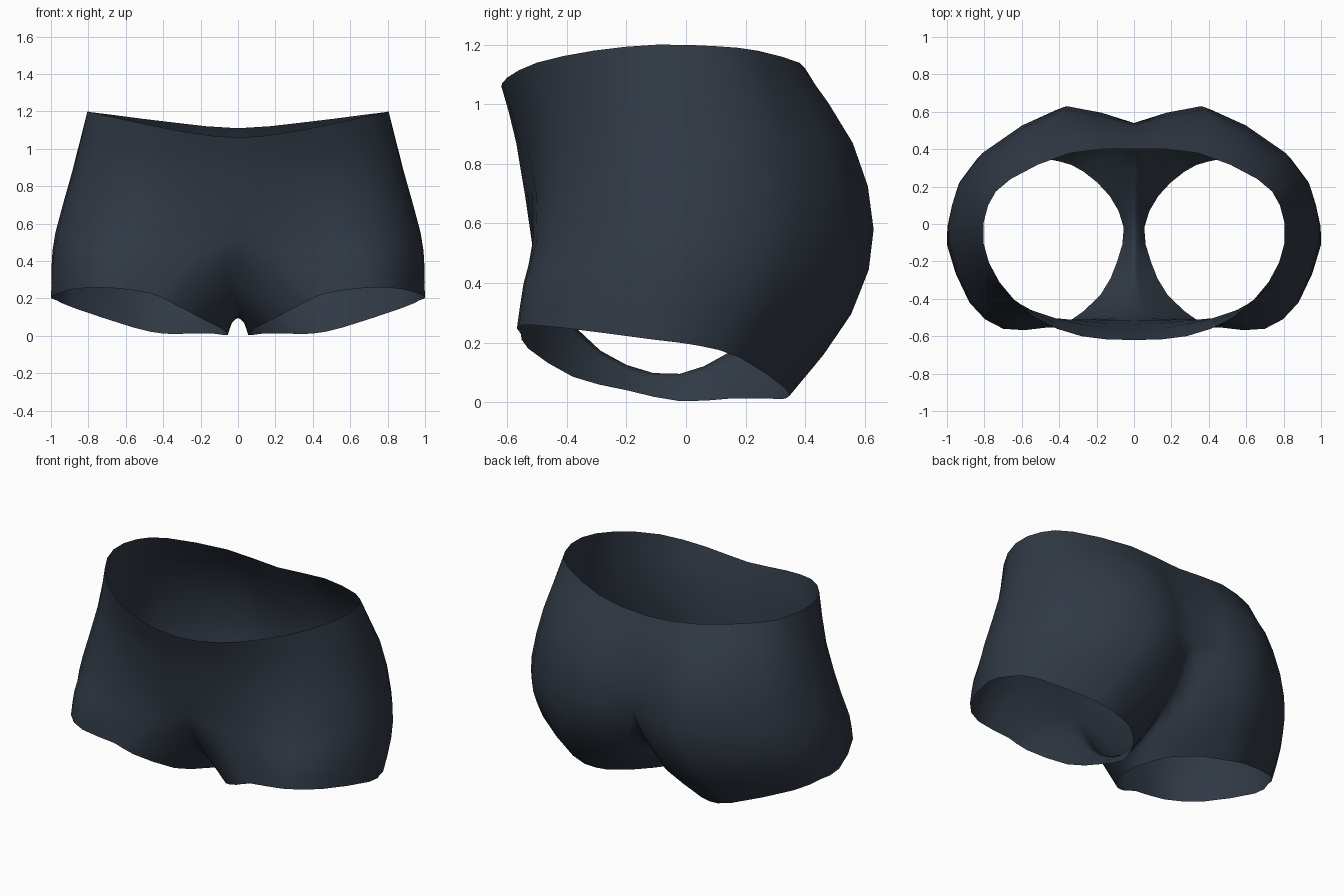
import bpy
from mathutils import Vector

default_cube = bpy.data.objects.get("Cube")
if default_cube:
    bpy.data.objects.remove(default_cube, do_unlink=True)

# Half-rings of the left side, from centre front around the hip to centre back
waist = [(0, -.62, 1.06), (.28, -.6, 1.09), (.53, -.5, 1.14), (.72, -.31, 1.18), (.805, -.1, 1.2),
         (.78, .1, 1.195), (.66, .24, 1.18), (.34, .38, 1.14), (0, .4, 1.11)]
hip = [(x, y, .87) for x, y in [(0, -.57), (.28, -.535), (.55, -.46), (.77, -.31), (.88, -.1),
                                (.87, .13), (.76, .34), (.4, .56), (0, .5)]]
seat = [(0, -.515, .52), (.28, -.51, .54), (.6, -.5, .55), (.84, -.36, .55), (.965, -.12, .55),
        (.955, .12, .55), (.81, .38, .56), (.36, .63, .58), (0, .54, .55)]

# Seam under the crotch, from back to front, closes the seat ring into a leg ring
crotch = [(0, .4, .33), (0, .15, .17), (0, -.02, .095), (0, -.2, .125), (0, -.37, .25)]

# Closed leg rings
thigh = [(.18, -.5, .36), (.4, -.53, .39), (.67, -.54, .4), (.87, -.4, .4), (.99, -.12, .38),
         (.975, .09, .37), (.87, .29, .35), (.47, .56, .31), (.2, .5, .27),
         (.14, .38, .15), (.05, .16, .1), (.03, -.02, .075), (.035, -.2, .09), (.07, -.38, .2)]
hem = [(.36, -.53, .18), (.48, -.555, .23), (.7, -.56, .258), (.88, -.42, .25), (1, -.11, .21),
       (.97, .04, .19), (.88, .18, .15), (.56, .335, .045), (.4, .335, .012),
       (.27, .28, .012), (.13, .15, .012), (.055, -.02, .003), (.09, -.2, .04), (.18, -.38, .085)]


def refine(points, before, after):
    """Insert a smooth midpoint in every span; before and after guide the ends."""
    p = [Vector(v) for v in (before, *points, *after)]
    result = []
    for a, b, c, d in zip(p, p[1:], p[2:], p[3:]):
        result += [b, (9 * (b + c) - a - d) / 16]
    return result


def mirrored(v):
    return (-v[0], v[1], v[2])


def refine_half(ring):
    return refine(ring, mirrored(ring[1]), [mirrored(ring[-2])]) + [Vector(ring[-1])]


def refine_loop(ring):
    return refine(ring, ring[-1], ring[:2])


def refine_column(column):
    p = [Vector(v) for v in column]
    return refine(p, 2 * p[0] - p[1], [2 * p[-1] - p[-2]]) + [p[-1]]


# Refine around the rings, then down the columns
upper = [refine_half(waist), refine_half(hip)]
half = refine_half(seat)
seam = refine_loop(seat + crotch)[len(half):]
for v in seam:
    v.x = 0
lower = [half + seam, refine_loop(thigh), refine_loop(hem)]
last = len(half) - 1
around = len(lower[0])
split = 2 * len(upper)

verts, index, faces = [], {}, []
for c in range(around):
    rings = upper + lower if c <= last else lower
    start = 0 if c <= last else split
    for r, v in enumerate(refine_column([ring[c] for ring in rings]), start):
        on_seam = (r <= split and c in (0, last)) or (r == split and c > last)
        v.x = 0 if on_seam else max(v.x, 0)
        index[r, c] = len(verts)
        verts.append(v)

# Body panel above the split, leg tube below it
for r in range(2 * (len(upper) + len(lower)) - 2):
    for c in range(last if r < split else around):
        n = (c + 1) % around
        faces.append([index[r, c], index[r + 1, c], index[r + 1, n], index[r, n]])

mesh = bpy.data.meshes.new("shorts")
mesh.from_pydata(verts, [], faces)
mesh.update()
shorts = bpy.data.objects.new("shorts", mesh)
bpy.context.collection.objects.link(shorts)
mesh.shade_smooth()

# Right half
mirror = shorts.modifiers.new("right_half", "MIRROR")
mirror.use_clip = True
mirror.merge_threshold = .001

# Dark slate cloth
colour = (.03, .041, .059, 1)
cloth = bpy.data.materials.new("dark slate cloth")
cloth.use_nodes = True
cloth.diffuse_color = colour
cloth.node_tree.nodes["Principled BSDF"].inputs["Base Color"].default_value = colour
mesh.materials.append(cloth)
